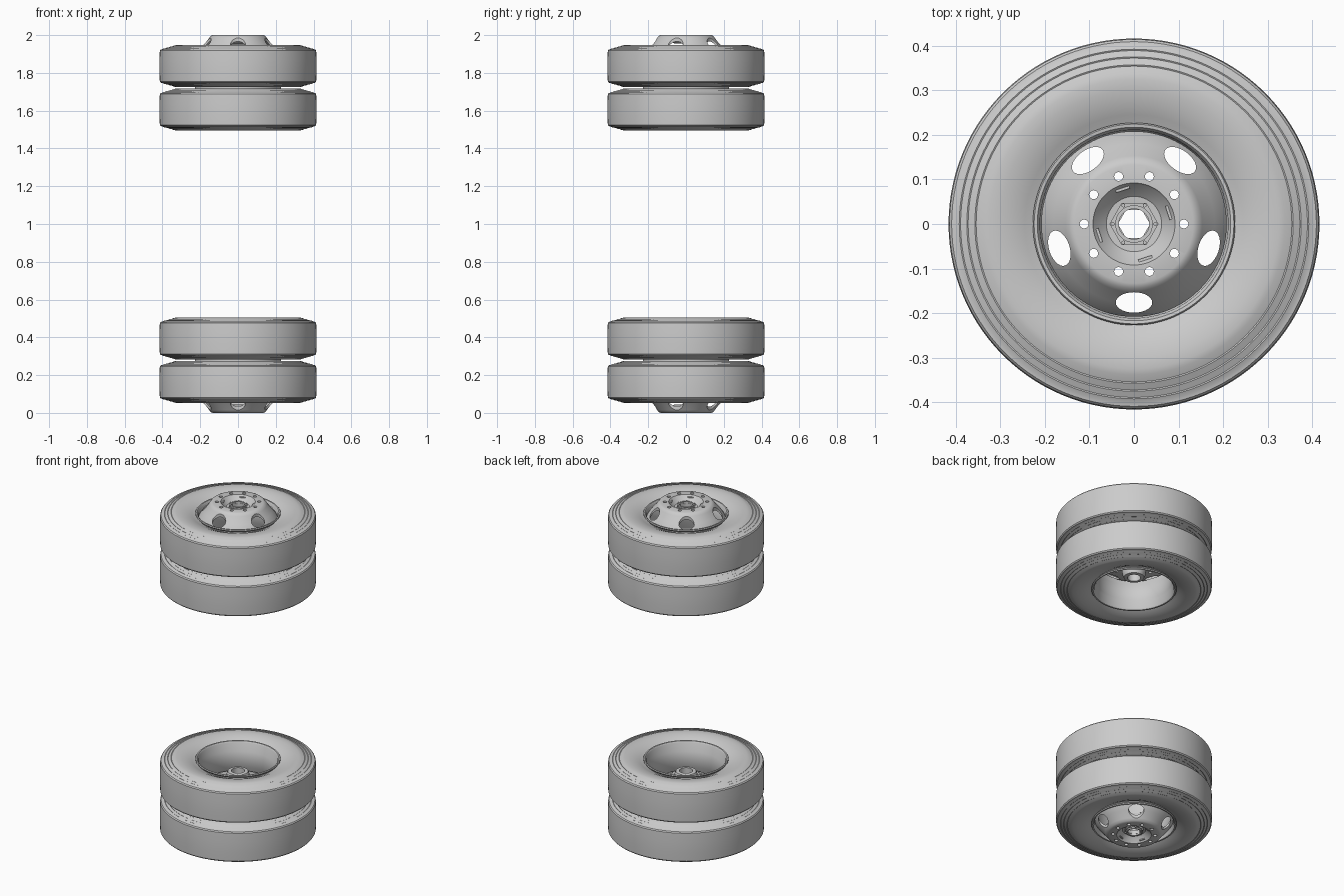
import bpy, bmesh, math
from mathutils import Matrix

if "Cube" in bpy.data.objects:
    bpy.data.objects.remove(bpy.data.objects["Cube"])

grey = bpy.data.materials.new("mid grey")
grey.diffuse_color = (0.6, 0.6, 0.6, 1)
grey.use_nodes = True
grey.node_tree.nodes["Principled BSDF"].inputs["Base Color"].default_value = grey.diffuse_color
parts = []


def finish(bm, name, angle=35, keep=True):
    bmesh.ops.recalc_face_normals(bm, faces=bm.faces)
    me = bpy.data.meshes.new(name)
    bm.to_mesh(me)
    bm.free()
    me.materials.append(grey)
    ob = bpy.data.objects.new(name, me)
    bpy.context.collection.objects.link(ob)
    if keep:
        select(ob)
        bpy.ops.object.shade_smooth_by_angle(angle=math.radians(angle))
        parts.append(ob)
    return ob


def select(ob):
    bpy.ops.object.select_all(action='DESELECT')
    ob.select_set(True)
    bpy.context.view_layer.objects.active = ob


def lathe(name, profile, z0=0.0, n=96, angle=35):
    """Revolve a closed (radius, height) loop around z."""
    bm = bmesh.new()
    rings = []
    for i in range(n):
        a = 2 * math.pi * i / n
        rings.append([bm.verts.new((r * math.cos(a), r * math.sin(a), z0 + z)) for r, z in profile])
    m = len(profile)
    for i in range(n):
        p, q = rings[i], rings[(i + 1) % n]
        for j in range(m):
            k = (j + 1) % m
            bm.faces.new((p[j], q[j], q[k], p[k]))
    return finish(bm, name, angle)


def add_cylinder(bm, pos, radius, height, n, stretch=(1, 1), turn=0):
    mat = (Matrix.Translation(pos) @ Matrix.Rotation(turn, 4, 'Z')
           @ Matrix.Diagonal((stretch[0], stretch[1], 1, 1)))
    bmesh.ops.create_cone(bm, cap_ends=True, segments=n, radius1=radius,
                          radius2=radius, depth=height, matrix=mat)


def polar(r, a, z):
    return (r * math.cos(a), r * math.sin(a), z)


def cut_holes(ob):
    """Ten bolt holes and five oval hand holes through a wheel disc."""
    bm = bmesh.new()
    for i in range(10):
        add_cylinder(bm, polar(0.112, math.radians(36 * i), 1.8), 0.01, 0.8, 16)
    for i in range(5):
        a = math.radians(54 + 72 * i)
        add_cylinder(bm, polar(0.176, a, 1.8), 1, 0.8, 28, (0.023, 0.041), a)
    cutter = finish(bm, "hole_cutter", keep=False)
    cutter.hide_render = True
    mod = ob.modifiers.new("holes", 'BOOLEAN')
    mod.operation = 'DIFFERENCE'
    mod.solver = 'EXACT'
    mod.object = cutter
    select(ob)
    bpy.ops.object.modifier_apply(modifier=mod.name)
    bpy.data.objects.remove(cutter)
    bpy.ops.object.shade_smooth_by_angle(angle=math.radians(35))


# Tyres: half section from tread to bead, mirrored across the tread centre
half = [(0.416, 0.03), (0.414, 0.082), (0.409, 0.088), (0.402, 0.089), (0.392, 0.094),
        (0.389, 0.0925), (0.375, 0.0985), (0.372, 0.097), (0.357, 0.104), (0.354, 0.1025),
        (0.338, 0.109), (0.325, 0.1115), (0.30, 0.110), (0.27, 0.104), (0.245, 0.094),
        (0.225, 0.084), (0.213, 0.08)]
section = half + [(r, -z) for r, z in reversed(half)]
# Rim barrel: rolled lips with a shallow well between
rim_half = [(0.213, 0.085), (0.222, 0.09), (0.227, 0.097), (0.224, 0.102),
            (0.217, 0.101), (0.211, 0.093), (0.209, 0.055), (0.203, 0.045)]
rim = rim_half + [(r, -z) for r, z in reversed(rim_half)]
for label, zc in (("outer", 1.836), ("inner", 1.606)):
    lathe(label + "_tyre", section, zc, 112)
    lathe(label + "_rim", rim, zc)

# Spacer band closing the gap between the two rims
lathe("rim_spacer", [(0.21, 1.695), (0.228, 1.695), (0.228, 1.745), (0.21, 1.745)])

# Outer wheel disc: cone, flat bolt face and sunken centre bowl
cut_holes(lathe("outer_disc", [
    (0.208, 1.912), (0.197, 1.93), (0.181, 1.950), (0.167, 1.966), (0.153, 1.985),
    (0.144, 1.996), (0.133, 2.0), (0.092, 2.0), (0.089, 1.995), (0.062, 1.970),
    (0.036, 1.968), (0.036, 1.956), (0.066, 1.957), (0.092, 1.985), (0.130, 1.988),
    (0.144, 1.977), (0.172, 1.945), (0.190, 1.922), (0.204, 1.902)]))

# Inner wheel disc, set deep inside the barrel
cut_holes(lathe("inner_disc", [
    (0.205, 1.692), (0.19, 1.678), (0.15, 1.668), (0.09, 1.664), (0.036, 1.664),
    (0.036, 1.652), (0.09, 1.652), (0.15, 1.656), (0.19, 1.666), (0.205, 1.678)]))

# Hub sleeve standing on the inner disc
lathe("inner_hub", [(0.035, 1.66), (0.066, 1.66), (0.062, 1.60), (0.054, 1.58),
                    (0.035, 1.578)], n=48)

# Centre nut: six-sided flange and a round collar
lathe("hub_flange", [(0.036, 1.967), (0.055, 1.967), (0.055, 1.977), (0.036, 1.977)], n=6)
lathe("hub_collar", [(0.034, 1.955), (0.042, 1.955), (0.042, 1.985), (0.034, 1.985)], n=48)

# Small bolts on the flange corners
bm = bmesh.new()
for i in range(6):
    add_cylinder(bm, polar(0.048, math.radians(60 * i), 1.978), 0.0045, 0.008, 8)
finish(bm, "hub_bolts")

# Four short raised tabs around the bowl wall
bm = bmesh.new()
for i in range(4):
    a = math.radians(18 + 90 * i)
    mat = (Matrix.Translation(polar(0.082, a, 1.988)) @ Matrix.Rotation(a, 4, 'Z')
           @ Matrix.Diagonal((0.006, 0.032, 0.008, 1)))
    bmesh.ops.create_cube(bm, size=1, matrix=mat)
finish(bm, "bowl_tabs")

# Opposite wheel pair: mirror every part across the mid height
for ob in list(parts):
    me = ob.data.copy()
    me.transform(Matrix.Translation((0, 0, 2)) @ Matrix.Diagonal((1, 1, -1, 1)))
    me.flip_normals()
    twin = bpy.data.objects.new("lower_" + ob.name, me)
    bpy.context.collection.objects.link(twin)
    for m in ob.modifiers:
        new = twin.modifiers.new(m.name, m.type)
        if m.type == 'NODES':
            new.node_group = m.node_group
    ob.name = "upper_" + ob.name
